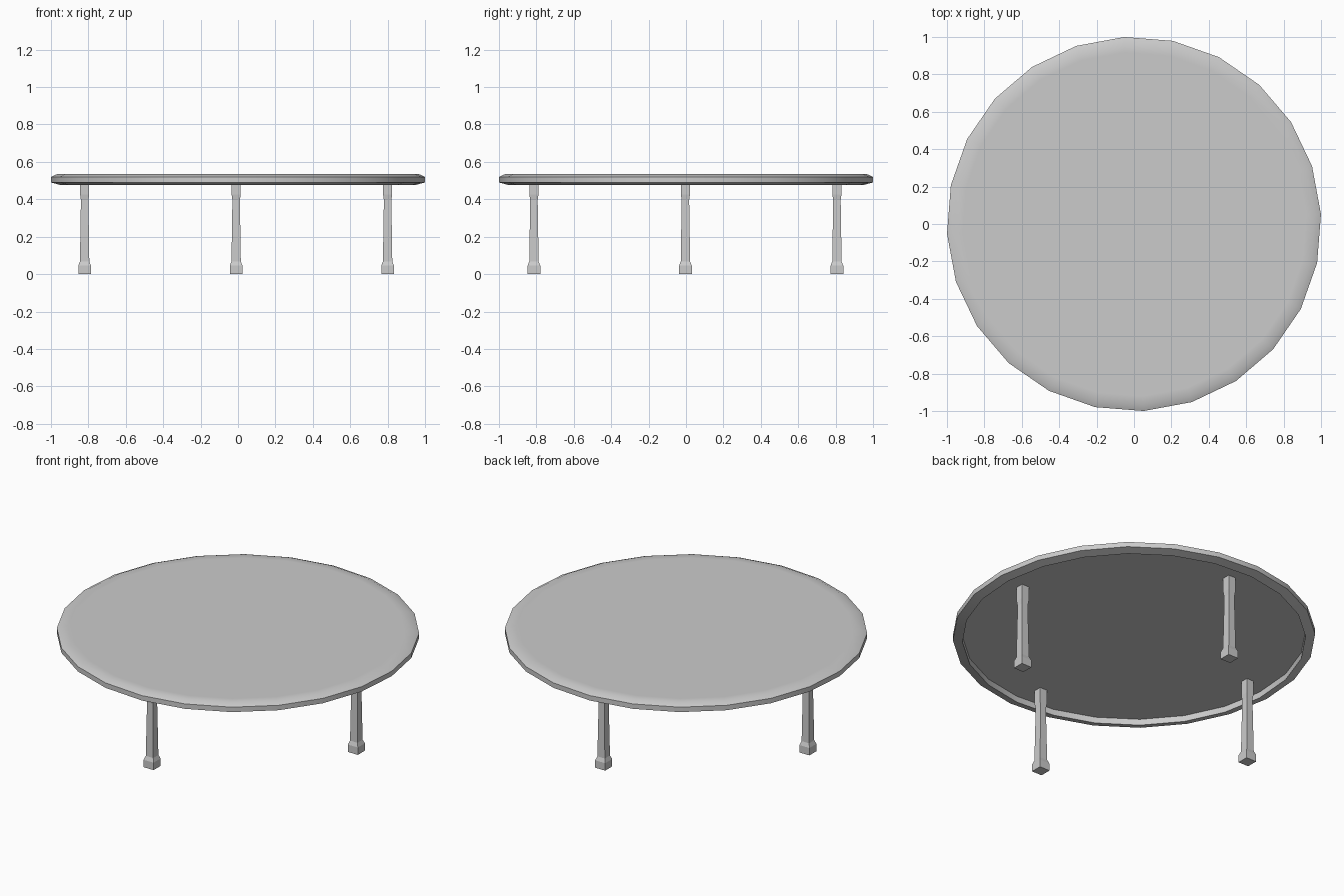
import bpy, bmesh, math

if "Cube" in bpy.data.objects:
    bpy.data.objects.remove(bpy.data.objects["Cube"], do_unlink=True)

# Single plain grey
grey = bpy.data.materials.new("plain grey")
grey.use_nodes = True
colour = (0.6, 0.6, 0.6, 1)
grey.diffuse_color = colour
grey.node_tree.nodes["Principled BSDF"].inputs["Base Color"].default_value = colour


def lathe(name, profile, sides, turn, location=(0, 0, 0)):
    """Closed solid of stacked rings; profile is (radius, height) from first cap to last."""
    bm = bmesh.new()
    rings = []
    for r, z in profile:
        angles = [turn + i * math.tau / sides for i in range(sides)]
        rings.append([bm.verts.new((r * math.cos(a), r * math.sin(a), z)) for a in angles])
    for low, high in zip(rings, rings[1:]):
        for i in range(sides):
            j = (i + 1) % sides
            bm.faces.new((low[i], low[j], high[j], high[i]))
    bm.faces.new(rings[0][::-1])
    bm.faces.new(rings[-1])
    bmesh.ops.recalc_face_normals(bm, faces=bm.faces)
    mesh = bpy.data.meshes.new(name)
    bm.to_mesh(mesh)
    bm.free()
    mesh.materials.append(grey)
    obj = bpy.data.objects.new(name, mesh)
    obj.location = location
    bpy.context.collection.objects.link(obj)
    return obj


# Round top: recessed underside, sharp lower lip, bevelled rim
top = lathe("table_top",
            [(0.948, 0.513), (0.948, 0.476), (1.001, 0.49), (1.001, 0.52),
             (0.968, 0.535), (0.92, 0.535)],
            24, math.radians(3))
bpy.context.view_layer.objects.active = top
top.select_set(True)
bpy.ops.object.shade_smooth_by_angle(angle=math.radians(32))

# Square legs: block foot, tapered shaft, slightly wider head
leg_halves = [(0.034, 0), (0.034, 0.045), (0.025, 0.068), (0.02, 0.395),
              (0.024, 0.425), (0.024, 0.515)]
leg_profile = [(half * math.sqrt(2), z) for half, z in leg_halves]
spread = 0.81
for side, dx, dy in (("left", 1, 0), ("back", 0, 1), ("right", -1, 0), ("front", 0, -1)):
    lathe(side + "_leg", leg_profile, 4, math.pi / 4,
          (spread * dx - 0.01, spread * dy - 0.003, 0))
